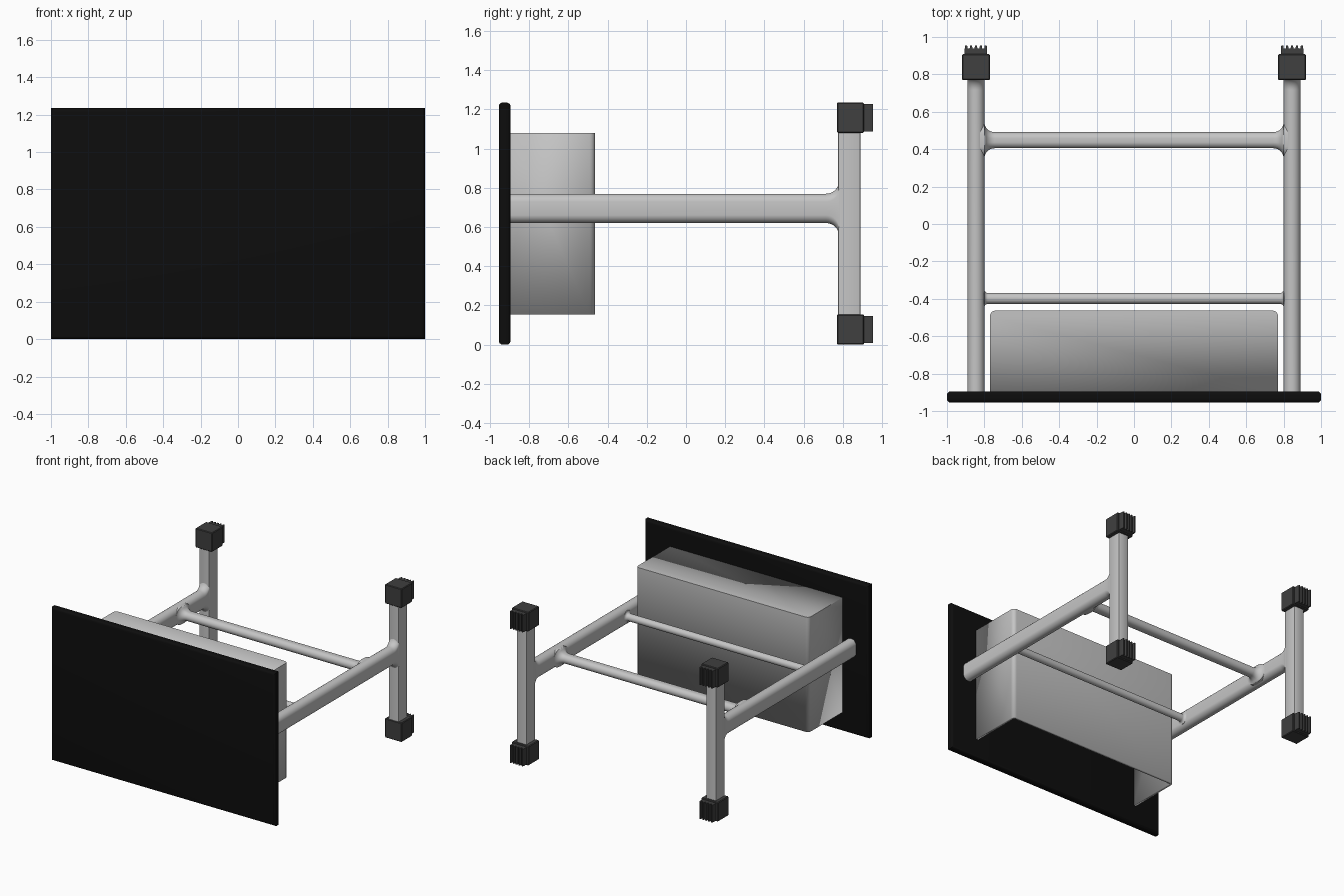
import bpy, bmesh
from math import cos, sin, pi, radians

cube = bpy.data.objects.get("Cube")
if cube:
    bpy.data.objects.remove(cube, do_unlink=True)

HEIGHT = 1.235
LEG_X = 0.845
LEG_Z = 0.695


def material(name, value):
    m = bpy.data.materials.new(name)
    m.use_nodes = True
    colour = (value, value, value, 1)
    m.diffuse_color = colour
    m.node_tree.nodes["Principled BSDF"].inputs["Base Color"].default_value = colour
    return m


BLACK = material("black top", 0.004)
GREY = material("light grey metal", 0.56)
DARK = material("dark grey rubber", 0.05)


def finish(name, bm, mat, smooth=True):
    bmesh.ops.recalc_face_normals(bm, faces=bm.faces)
    mesh = bpy.data.meshes.new(name)
    bm.to_mesh(mesh)
    bm.free()
    mesh.materials.append(mat)
    ob = bpy.data.objects.new(name, mesh)
    bpy.context.collection.objects.link(ob)
    if smooth:
        bpy.ops.object.select_all(action='DESELECT')
        ob.select_set(True)
        bpy.context.view_layer.objects.active = ob
        bpy.ops.object.shade_smooth_by_angle(angle=radians(35))
    return ob


def box(lo, hi):
    bm = bmesh.new()
    bmesh.ops.create_cube(bm, size=1)
    for v in bm.verts:
        for i in range(3):
            v.co[i] = lo[i] if v.co[i] < 0 else hi[i]
    return bm


def along(edge, axis):
    d = edge.verts[0].co - edge.verts[1].co
    return abs(d[axis]) > 0.9 * d.length


def bevel(bm, edges, width, segments):
    bmesh.ops.bevel(bm, geom=edges, offset=width, segments=segments,
                    profile=0.5, affect='EDGES')


def oval(a, b, n=32):
    """Pill-shaped section with half sizes a and b."""
    r = min(a, b)
    pts = []
    for i in range(n):
        t = 2 * pi * (i + 0.5) / n
        c, s = cos(t), sin(t)
        pts.append((r * c + (a - r) * (1 if c > 0 else -1),
                    r * s + (b - r) * (1 if s > 0 else -1)))
    return pts


def loft(stations, place):
    """Skin pill sections (t, a, b); place maps (u, t, v) to a point."""
    bm = bmesh.new()
    rings = [[bm.verts.new(place(u, t, v)) for u, v in oval(a, b)]
             for t, a, b in stations]
    for r0, r1 in zip(rings, rings[1:]):
        for i in range(len(r0)):
            j = (i + 1) % len(r0)
            bm.faces.new((r0[i], r0[j], r1[j], r1[i]))
    bm.faces.new(rings[0])
    bm.faces.new(rings[-1])
    return bm


def fillet(r, steps=8):
    """Quarter-round flare: (distance back from the wall, added half size)."""
    return [(r * (1 - sin(k * pi / 2 / steps)), r * (1 - cos(k * pi / 2 / steps)))
            for k in range(steps + 1)]


# Upright top panel with rounded rim
bm = box((-1, -0.955, 0), (1, -0.895, HEIGHT))
bevel(bm, [e for e in bm.edges if not along(e, 1)], 0.02, 4)
finish("top_panel", bm, BLACK)

# Storage box: thin shell, open underneath and against the panel
bm = box((-0.77, -0.9, 0.155), (0.77, -0.463, 1.08))
bevel(bm, [e for e in bm.edges if along(e, 2) and e.verts[0].co.y > -0.6], 0.03, 5)
bm.normal_update()
bmesh.ops.delete(bm, geom=[f for f in bm.faces if f.normal.y < -0.9 or f.normal.z < -0.9],
                 context='FACES')
shell = bpy.data.meshes.new("storage_box")
bm.to_mesh(shell)
bm.free()
shell.materials.append(GREY)
tray = bpy.data.objects.new("storage_box", shell)
bpy.context.collection.objects.link(tray)
solid = tray.modifiers.new("thickness", 'SOLIDIFY')
solid.thickness = 0.02
solid.offset = -1
bpy.ops.object.select_all(action='DESELECT')
tray.select_set(True)
bpy.context.view_layer.objects.active = tray
bpy.ops.object.shade_smooth_by_angle(angle=radians(35))

# Cross rails, flared where they meet the legs
for name, y, half_y, half_z, flare in (("rear_rail", 0.448, 0.043, 0.035, 0.055),
                                       ("front_rail", -0.398, 0.029, 0.029, 0.02)):
    wall = LEG_X - 0.045
    end = [(wall - d, half_y + g, min(half_z + g, 0.07)) for d, g in fillet(flare)]
    stations = [(-LEG_X,) + end[-1][1:]]
    stations += [(-t, a, b) for t, a, b in reversed(end)]
    stations += end + [(LEG_X,) + end[-1][1:]]
    bm = loft(stations, lambda u, t, v: (t, y + u, LEG_Z + v))
    finish(name, bm, GREY)

for side, sx in (("right", -1), ("left", 1)):
    x = sx * LEG_X
    # Leg, flared into the foot bar
    stations = [(-0.9, 0.045, 0.075)]
    stations += [(0.78 - d, 0.045, 0.075 + g) for d, g in fillet(0.065)]
    stations.append((0.82, 0.045, 0.14))
    bm = loft(stations, lambda u, t, v: (x + u, t, LEG_Z + v))
    finish(side + "_leg", bm, GREY)

    # Foot bar
    bm = box((x - 0.045, 0.775, 0.02), (x + 0.045, 0.89, HEIGHT - 0.02))
    bevel(bm, [e for e in bm.edges if along(e, 2)], 0.008, 2)
    finish(side + "_foot_bar", bm, GREY)

    for level, z in (("lower", 0), ("upper", HEIGHT - 0.155)):
        # Rubber foot block
        bm = box((x - 0.075, 0.77, z), (x + 0.075, 0.908, z + 0.155))
        bevel(bm, bm.edges[:], 0.005, 1)
        finish(side + "_" + level + "_foot", bm, DARK, False)

        # Ribbed tread
        teeth, half = 5, 0.06
        pitch = 2 * half / (teeth - 0.4)
        outline = [(x - half, 0.9)]
        for k in range(teeth):
            x0 = x - half + k * pitch
            x1 = x0 + 0.6 * pitch
            outline += [(x0, 0.938), (x0 + 0.003, 0.955),
                        (x1 - 0.003, 0.955), (x1, 0.938)]
        outline.append((x + half, 0.9))
        bm = bmesh.new()
        face = bm.faces.new([bm.verts.new((px, py, z + 0.008)) for px, py in outline])
        ext = bmesh.ops.extrude_face_region(bm, geom=[face])
        for v in ext["geom"]:
            if isinstance(v, bmesh.types.BMVert):
                v.co.z += 0.139
        finish(side + "_" + level + "_tread", bm, DARK, False)
